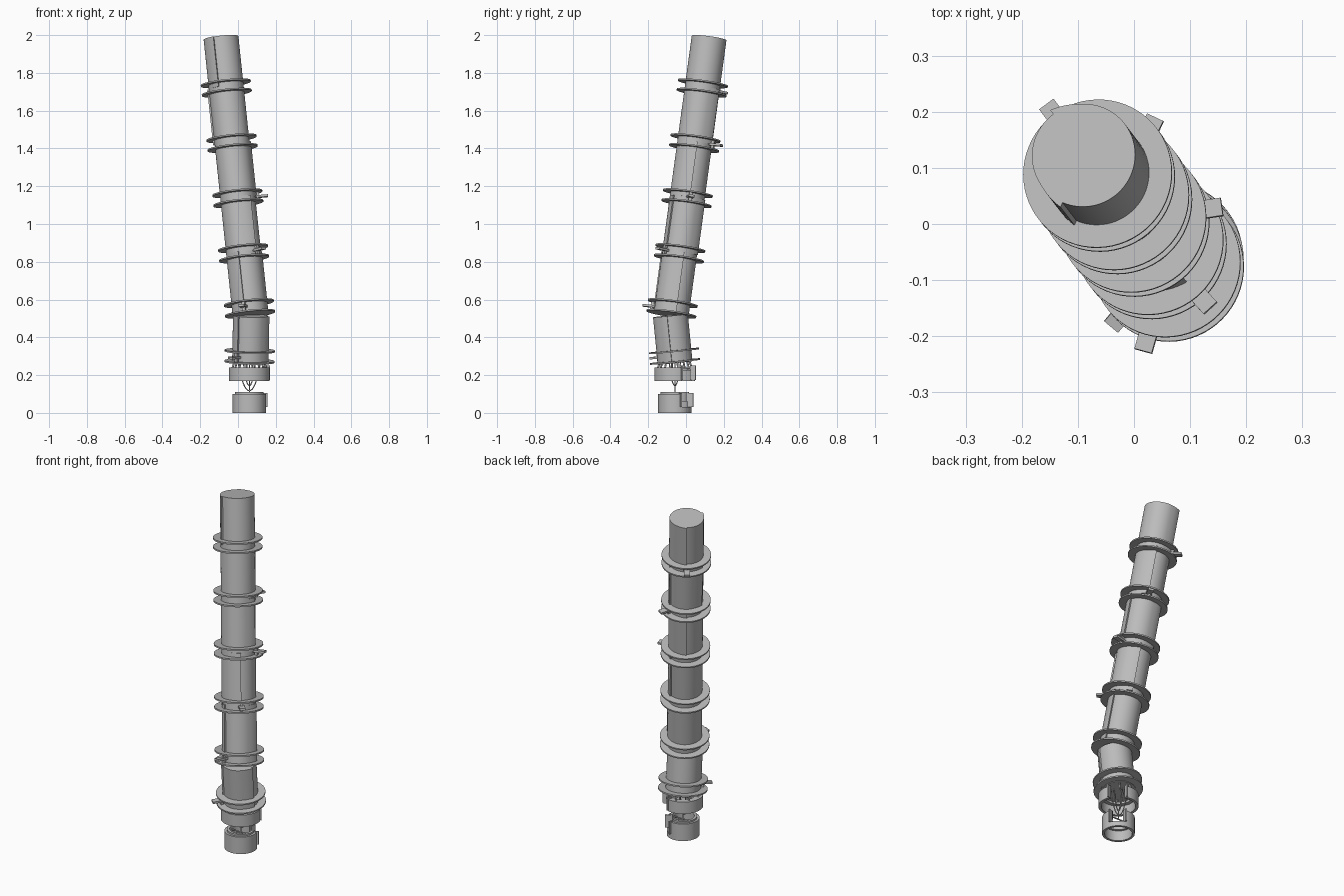
import bpy, bmesh, math
from mathutils import Vector, Matrix

if "Cube" in bpy.data.objects:
    bpy.data.objects.remove(bpy.data.objects["Cube"])

grey = bpy.data.materials.new("metal grey")
grey.diffuse_color = (0.5, 0.5, 0.5, 1)
grey.use_nodes = True
grey.node_tree.nodes["Principled BSDF"].inputs["Base Color"].default_value = grey.diffuse_color

KINK = Vector((0.066, -0.081, 0.50))
UP = Vector((-0.105, 0.137, 1))        # slope of the long upper mast, per unit height
LOW = Vector((0.02, -0.10, 1))         # slope of the short bottom section
BASE = Vector((0.06, -0.059, 0))       # centre of the collars


def axis_frame(z):
    """Matrix on the bent centre line at height z, local z along the line."""
    d = UP if z >= KINK.z else LOW
    w = d.normalized()
    u = (Vector((1, 0, 0)) - w * w.x).normalized()
    m = Matrix((u, w.cross(u), w)).transposed().to_4x4()
    m.translation = KINK + d * (z - KINK.z)
    return m


def finish(name, bm, matrix, smooth=True):
    bmesh.ops.recalc_face_normals(bm, faces=bm.faces)
    mesh = bpy.data.meshes.new(name)
    bm.to_mesh(mesh)
    bm.free()
    mesh.materials.append(grey)
    ob = bpy.data.objects.new(name, mesh)
    bpy.context.collection.objects.link(ob)
    ob.matrix_world = matrix
    if smooth:
        bpy.ops.object.select_all(action='DESELECT')
        ob.select_set(True)
        bpy.context.view_layer.objects.active = ob
        bpy.ops.object.shade_smooth_by_angle(angle=math.radians(30))
    return ob


def prism(name, outline, z0, z1, matrix):
    """Extrude a closed 2D outline from z0 to z1."""
    bm = bmesh.new()
    face = bm.faces.new([bm.verts.new((x, y, z0)) for x, y in outline])
    top = bmesh.ops.extrude_face_region(bm, geom=[face])['geom']
    verts = [g for g in top if isinstance(g, bmesh.types.BMVert)]
    bmesh.ops.translate(bm, verts=verts, vec=(0, 0, z1 - z0))
    return finish(name, bm, matrix)


def arc(r, a0, a1, n):
    return [(r * math.cos(math.radians(a0 + (a1 - a0) * i / n)),
             r * math.sin(math.radians(a0 + (a1 - a0) * i / n))) for i in range(n + 1)]


def open_ring(name, r_in, r_out, a0, a1, z0, z1):
    """C-shaped wall around the collar centre."""
    outline = arc(r_out, a0, a1, 48) + arc(r_in, a1, a0, 48)
    prism(name, outline, z0, z1, Matrix.Translation(BASE))


def shell_outline(angle):
    """Round tube with two small overlapping seams."""
    pts = []
    for start in (angle, angle + 120):
        span = 120 if start == angle else 240
        n = span // 5
        for i in range(n + 1):
            t = i * span / n
            rise = max(0, 1 - (span - t) / 35)
            a = math.radians(start + t)
            r = 0.0925 + 0.009 * rise ** 1.5
            pts.append((r * math.cos(a), r * math.sin(a)))
    return pts


def box(name, x0, x1, y0, y1, z0, z1, matrix):
    prism(name, [(x0, y0), (x1, y0), (x1, y1), (x0, y1)], z0, z1, matrix)


def wire(name, points, radius):
    cu = bpy.data.curves.new(name, 'CURVE')
    cu.dimensions = '3D'
    cu.bevel_depth = radius
    cu.bevel_resolution = 2
    cu.use_fill_caps = True
    sp = cu.splines.new('POLY')
    sp.points.add(len(points) - 1)
    for p, co in zip(sp.points, points):
        p.co = (*co, 1)
    cu.materials.append(grey)
    ob = bpy.data.objects.new(name, cu)
    bpy.context.collection.objects.link(ob)


# Mast sections, paired flanges and the tab between each pair
tab_angles = [126, 64, 8, -48, -106, -130]
pairs = [(1.745 - 0.291 * k, 1.695 - 0.2925 * k) for k in range(5)] + [(0.328, 0.272)]
tops = [1.985] + [(a + b) / 2 for a, b in pairs[:4]] + [0.515]
for k, ((hi, lo), angle, top) in enumerate(zip(pairs, tab_angles, tops)):
    mid = (hi + lo) / 2
    frame = axis_frame(mid)
    scale = (UP if mid >= KINK.z else LOW).length
    end = mid if k < 5 else 0.265
    prism(f"mast_section_{k + 1}", shell_outline(angle),
          (end - mid) * scale - (0.03 if k == 4 else 0), (top - mid) * scale, frame)
    for label, z in (("upper", hi), ("lower", lo)):
        prism(f"{label}_flange_{k + 1}", arc(0.133, 0, 354.375, 63),
              (z - mid) * scale - 0.004, (z - mid) * scale + 0.004, frame)
    turn = frame @ Matrix.Rotation(math.radians(angle), 4, 'Z')
    box(f"flange_tab_{k + 1}", 0.085, 0.16, -0.016, 0.016, -0.006, 0.006, turn)
    # small upright pegs holding the pair apart
    box(f"tab_peg_{k + 1}", 0.10, 0.115, -0.008, 0.008, -0.026, 0.026, turn)

# Open collars below the mast, both with a gap at the back right
open_ring("upper_collar", 0.092, 0.108, 75, 380, 0.17, 0.24)
open_ring("upper_collar_shelf", 0.07, 0.095, 75, 380, 0.225, 0.238)
open_ring("base_collar", 0.074, 0.088, 75, 380, 0.0, 0.10)
open_ring("base_lip", 0.06, 0.075, 75, 380, 0.06, 0.11)
open_ring("base_bridge", 0.074, 0.088, 20, 75, 0.0, 0.03)

# Bracket plates at the edges of the gaps
for label, r, z0, z1 in (("upper", 0.085, 0.175, 0.25), ("base", 0.07, 0.03, 0.105)):
    for side, a in (("near", 20), ("far", 75)):
        m = Matrix.Translation(BASE) @ Matrix.Rotation(math.radians(a), 4, 'Z')
        box(f"{label}_{side}_bracket", r, r + 0.03, -0.004, 0.004, z0, z1, m)

# Slanted struts between the collar and the mast
for i in range(8):
    a = math.radians(i * 45 + 10)
    c, s = math.cos(a), math.sin(a)
    wire(f"collar_strut_{i + 1}", [BASE + Vector((0.095 * c, 0.095 * s, 0.225)),
                                   BASE + Vector((0.075 * c, 0.075 * s, 0.285))], 0.005)

# Hanging cable loops
for name, half, low, turn in (("wide_cable_loop", 0.06, 0.118, 0),
                              ("narrow_cable_loop", 0.032, 0.145, 0),
                              ("cross_cable_loop", 0.03, 0.145, 90)):
    a = math.radians(turn)
    pts = []
    for i in range(17):
        t = i / 8 - 1
        pts.append(BASE + Vector((half * t * math.cos(a), half * t * math.sin(a),
                                  low + (0.272 - low) * abs(t) ** 2.2)))
    wire(name, pts, 0.003)
wire("centre_rod", [BASE + Vector((0, 0, 0.09)), BASE + Vector((0, 0, 0.15))], 0.003)
wire("base_crossbar", [BASE + Vector((-0.065, 0, 0.09)), BASE + Vector((0.065, 0, 0.09))], 0.004)
